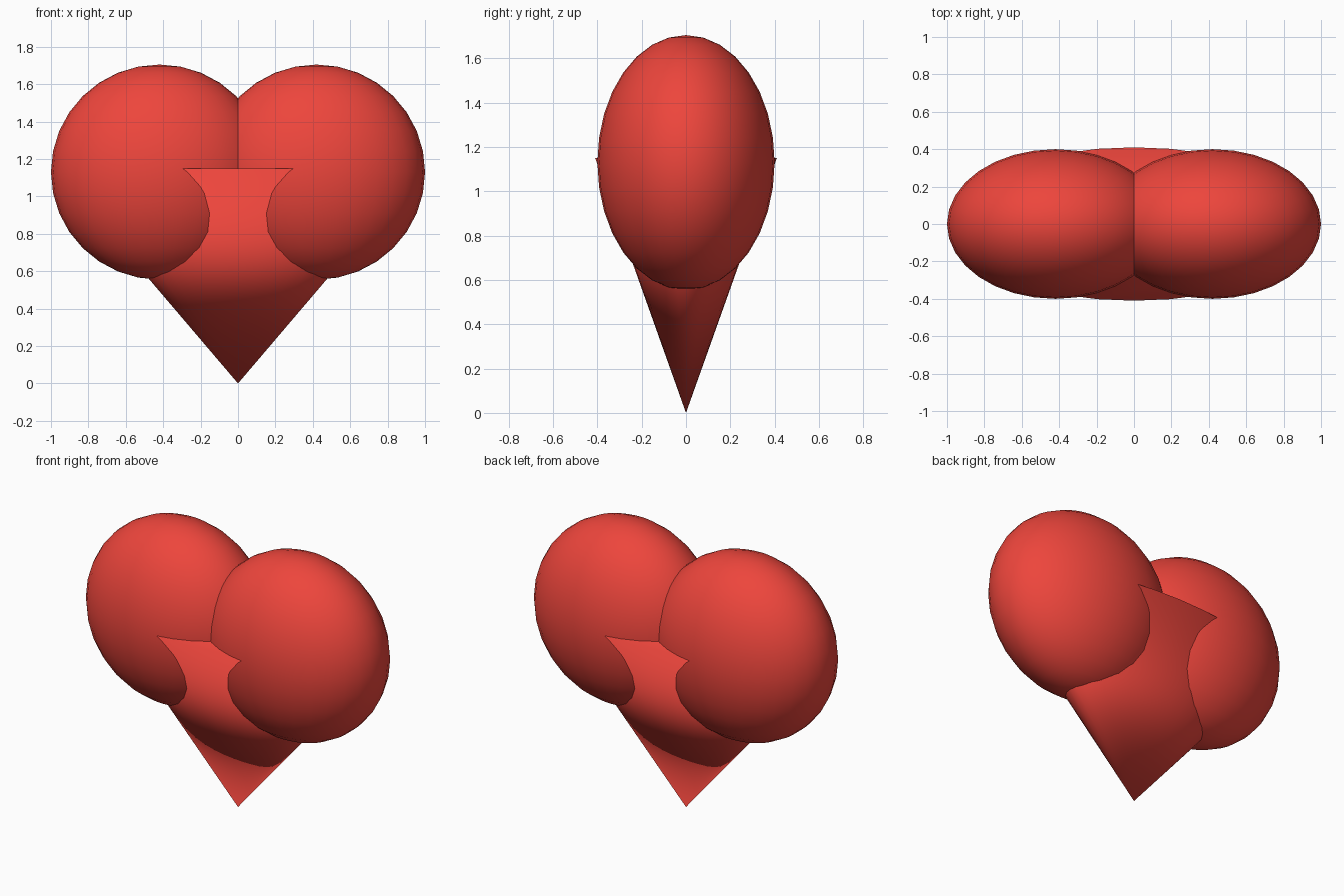
import bpy
from math import pi

if "Cube" in bpy.data.objects:
    bpy.data.objects.remove(bpy.data.objects["Cube"])

red = bpy.data.materials.new("red")
red.diffuse_color = (0.85, 0.06, 0.045, 1)
red.use_nodes = True
red.node_tree.nodes["Principled BSDF"].inputs["Base Color"].default_value = red.diffuse_color


def finish(name, scale):
    ob = bpy.context.object
    ob.name = name
    ob.scale = scale
    bpy.ops.object.transform_apply(location=False, rotation=True, scale=True)
    bpy.ops.object.shade_smooth()
    ob.data.materials.append(red)


# Two overlapping rounded lobes
for side, name in ((-1, "left_lobe"), (1, "right_lobe")):
    bpy.ops.mesh.primitive_uv_sphere_add(segments=32, ring_count=16, radius=1,
                                         location=(side * 0.42, 0, 1.13))
    finish(name, (0.58, 0.4, 0.575))

# Flattened cone, point down, smooth all over
bpy.ops.mesh.primitive_cone_add(vertices=32, radius1=1, radius2=0, depth=1.15,
                                location=(0, 0, 0.575), rotation=(pi, 0, 0))
bpy.ops.object.transform_apply(location=False, rotation=True, scale=False)
finish("heart_point", (0.98, 0.41, 1))
